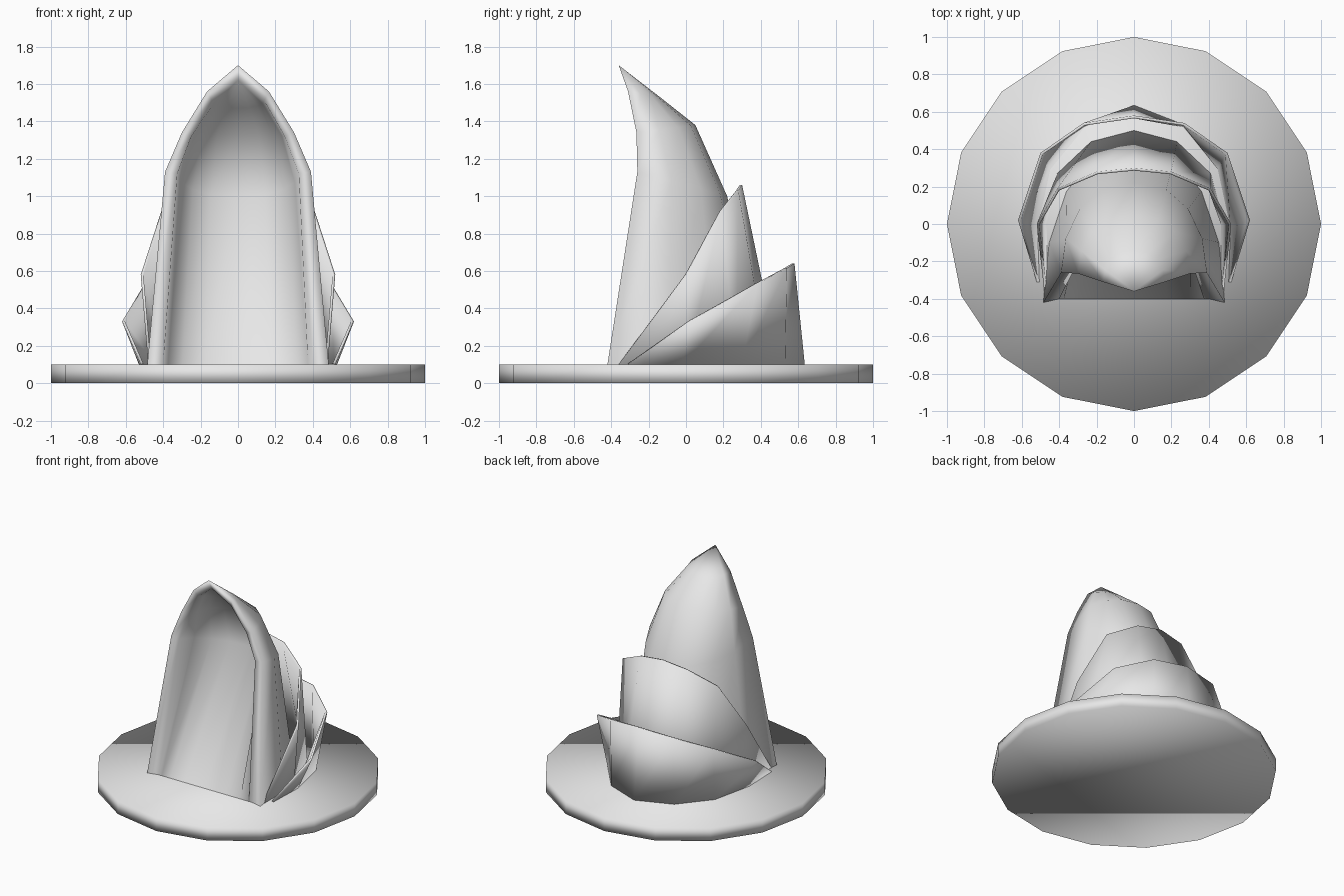
import bpy, bmesh
from math import sin, cos, pi

cube = bpy.data.objects.get("Cube")
if cube:
    bpy.data.objects.remove(cube, do_unlink=True)

stone = bpy.data.materials.new("pale_stone")
stone.use_nodes = True
stone.diffuse_color = (0.8, 0.8, 0.8, 1)
stone.node_tree.nodes["Principled BSDF"].inputs["Base Color"].default_value = (0.8, 0.8, 0.8, 1)


def finish(name, bm, outward=True):
    bmesh.ops.remove_doubles(bm, verts=bm.verts[:], dist=0.0005)
    if outward:
        bmesh.ops.recalc_face_normals(bm, faces=bm.faces[:])
    mesh = bpy.data.meshes.new(name)
    bm.to_mesh(mesh)
    bm.free()
    mesh.materials.append(stone)
    mesh.shade_smooth()
    obj = bpy.data.objects.new(name, mesh)
    bpy.context.collection.objects.link(obj)
    return obj


def loft(bm, rows):
    """Skin quads between consecutive rows of points."""
    grid = [[bm.verts.new(p) for p in row] for row in rows]
    for a, b in zip(grid, grid[1:]):
        for i in range(len(a) - 1):
            bm.faces.new((a[i], a[i + 1], b[i + 1], b[i]))


def mirrored(half):
    """Half arc from +x side to the centre, completed on the -x side."""
    return half + [(-x, y, z) for x, y, z in reversed(half[:-1])]


def arc(edge, back, steps=4):
    """Section bulging from a rim point to a point on the back ridge."""
    (w, yf, zf), (yb, zb) = edge, back
    half = []
    for i in range(steps + 1):
        t = pi / 2 * i / steps
        x = w * max(cos(t), 0) ** 0.85 if i < steps else 0
        s = sin(t)
        half.append((x, yf + (yb - yf) * s, zf + (zb - zf) * s))
    return mirrored(half)


# Round base plate
bm = bmesh.new()
bmesh.ops.create_cone(bm, cap_ends=True, segments=16, radius1=1, radius2=1, depth=0.1)
bmesh.ops.translate(bm, verts=bm.verts[:], vec=(0, 0, 0.05))
finish("base_plate", bm)

# Tall hood: outer skin, rounded rim and hollow inside
outer_rim = [(0.485, -0.42, 0.1), (0.39, -0.26, 1.13), (0.3, -0.265, 1.34),
             (0.165, -0.31, 1.56), (0, -0.36, 1.7)]
outer_back = [(0.42, 0.1), (0.22, 1.0), (0.05, 1.38), (-0.14, 1.53), (-0.36, 1.7)]
inner_rim = [(0.4, -0.4, 0.1), (0.325, -0.255, 1.12), (0.25, -0.255, 1.32),
             (0.14, -0.285, 1.51), (0, -0.32, 1.62)]
inner_back = [(-0.4, 0.1), (0.14, 1.0), (0.0, 1.33), (-0.15, 1.47), (-0.32, 1.62)]

bm = bmesh.new()
loft(bm, [arc(e, b) for e, b in zip(outer_rim, outer_back)])
loft(bm, [arc(e, b)[::-1] for e, b in zip(inner_rim, inner_back)])
loft(bm, [mirrored(inner_rim), mirrored(outer_rim)])
finish("hood", bm)


# Flared collars wrapped around the back of the hood
def collar(name, rim, base):
    bm = bmesh.new()
    loft(bm, [mirrored(base), mirrored(rim)])
    obj = finish(name, bm, outward=False)
    mod = obj.modifiers.new("thickness", "SOLIDIFY")
    mod.thickness = 0.015
    mod.offset = -1


collar("upper_collar",
       [(0.48, -0.36, 0.1), (0.52, 0, 0.58), (0.41, 0.19, 0.92), (0.2, 0.28, 1.03), (0, 0.3, 1.06)],
       [(0.48, -0.36, 0.1), (0.48, 0, 0.1), (0.41, 0.27, 0.1), (0.23, 0.44, 0.1), (0, 0.5, 0.1)])
collar("lower_collar",
       [(0.52, -0.31, 0.1), (0.62, 0.02, 0.33), (0.5, 0.38, 0.53), (0.27, 0.54, 0.615), (0, 0.58, 0.64)],
       [(0.52, -0.31, 0.1), (0.53, -0.02, 0.1), (0.46, 0.3, 0.1), (0.27, 0.53, 0.1), (0, 0.635, 0.1)])
